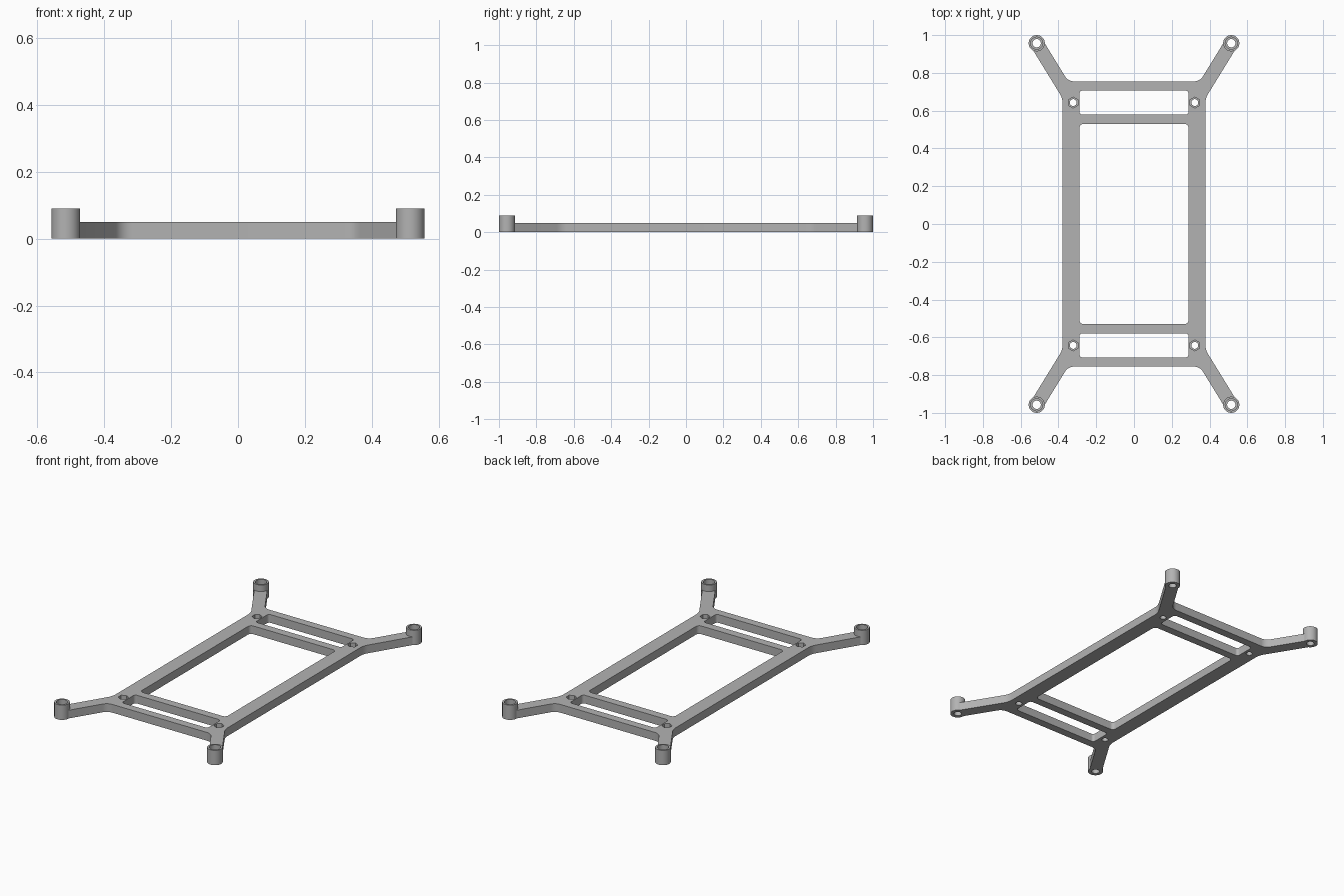
import bpy, bmesh, math
from mathutils import Vector

cube = bpy.data.objects.get("Cube")
if cube:
    bpy.data.objects.remove(cube, do_unlink=True)

mat = bpy.data.materials.new("light grey plastic")
mat.use_nodes = True
colour = (0.45, 0.45, 0.45, 1)
mat.diffuse_color = colour
mat.node_tree.nodes["Principled BSDF"].inputs["Base Color"].default_value = colour

PLATE_H, POST_H = 0.05, 0.09
POST = Vector((0.515, 0.957))
SCREW = Vector((0.322, 0.643))
QUADRANTS = [(1, 1), (-1, 1), (-1, -1), (1, -1)]


def fillet(corners, steps=6):
    """Round a closed outline given as (point, radius) pairs."""
    out = []
    for i, (p, r) in enumerate(corners):
        if r == 0:
            out.append(p)
            continue
        a = (corners[i - 1][0] - p).normalized()
        b = (corners[(i + 1) % len(corners)][0] - p).normalized()
        half = a.angle(b) / 2
        centre = p + (a + b).normalized() * (r / math.sin(half))
        start = p + a * (r / math.tan(half)) - centre
        end = p + b * (r / math.tan(half)) - centre
        for k in range(steps + 1):
            t = k / steps
            out.append(centre + start.lerp(end, t).normalized() * r)
    return out


def circle(c, r, n=40, turn=0.0):
    angles = [turn + math.tau * k / n for k in range(n)]
    return [c + Vector((math.cos(a), math.sin(a))) * r for a in angles]


def rectangle(x, y0, y1, r):
    pts = [(-x, y0), (x, y0), (x, y1), (-x, y1)]
    return fillet([(Vector(p), r) for p in pts])


def prisms(name, shapes):
    """One object made of upright prisms, each (outline, bottom, top)."""
    bm = bmesh.new()
    for outline, z0, z1 in shapes:
        low = [bm.verts.new((p.x, p.y, z0)) for p in outline]
        face = bm.faces.new(low)
        lifted = bmesh.ops.extrude_face_region(bm, geom=[face])["geom"]
        for v in lifted:
            if isinstance(v, bmesh.types.BMVert):
                v.co.z = z1
    bmesh.ops.recalc_face_normals(bm, faces=bm.faces)
    mesh = bpy.data.meshes.new(name)
    bm.to_mesh(mesh)
    bm.free()
    mesh.materials.append(mat)
    ob = bpy.data.objects.new(name, mesh)
    bpy.context.collection.objects.link(ob)
    return ob


# Frame outline with four splayed arms, each aimed from a screw hole to a post
along = (POST - SCREW).normalized()
side = Vector((along.y, -along.x)) * 0.036
EDGE_X, EDGE_Y = 0.378, 0.755
lower, upper = POST + side, POST - side
root_low = lower + along * ((EDGE_X - lower.x) / along.x)
root_up = upper + along * ((EDGE_Y - upper.y) / along.y)
arm = [(root_low, 0.1), (lower, 0), (upper, 0), (root_up, 0.055)]
outline = []
for sx, sy in QUADRANTS:
    part = [(Vector((p.x * sx, p.y * sy)), r) for p, r in arm]
    outline += part if sx * sy > 0 else part[::-1]
frame = prisms("mounting_frame", [(fillet(outline), 0, PLATE_H)])

posts_at = [Vector((POST.x * sx, POST.y * sy)) for sx, sy in QUADRANTS]
screws_at = [Vector((SCREW.x * sx, SCREW.y * sy)) for sx, sy in QUADRANTS]

# Corner posts
posts = prisms("corner_posts", [(circle(c, 0.043), 0, POST_H) for c in posts_at])

# Large window, two slots and all through holes
LOW, HIGH = -0.1, 0.2
openings = [(rectangle(0.289, -0.53, 0.53, 0.022), LOW, HIGH),
            (rectangle(0.289, 0.579, 0.706, 0.016), LOW, HIGH),
            (rectangle(0.289, -0.706, -0.579, 0.016), LOW, HIGH)]
openings += [(circle(c, 0.022), LOW, HIGH) for c in posts_at]
openings += [(circle(c, 0.018), LOW, HIGH) for c in screws_at]
through = prisms("through_cutter", openings)

# Round pockets in the posts and six-sided nut pockets in the frame
pockets = [(circle(c, 0.032), POST_H - 0.03, HIGH) for c in posts_at]
pockets += [(circle(c, 0.029, 6, math.pi / 2), PLATE_H - 0.025, HIGH) for c in screws_at]
pocket = prisms("pocket_cutter", pockets)

for tool, mode in ((posts, "UNION"), (through, "DIFFERENCE"), (pocket, "DIFFERENCE")):
    mod = frame.modifiers.new(tool.name, "BOOLEAN")
    mod.operation, mod.object, mod.solver = mode, tool, "EXACT"

# Bake the result and drop the helpers
bpy.context.view_layer.update()
graph = bpy.context.evaluated_depsgraph_get()
baked = bpy.data.meshes.new_from_object(frame.evaluated_get(graph))
frame.modifiers.clear()
frame.data = baked
for tool in (posts, through, pocket):
    bpy.data.objects.remove(tool, do_unlink=True)

bpy.ops.object.select_all(action="DESELECT")
frame.select_set(True)
bpy.context.view_layer.objects.active = frame
bpy.ops.object.shade_smooth_by_angle(angle=math.radians(30))
